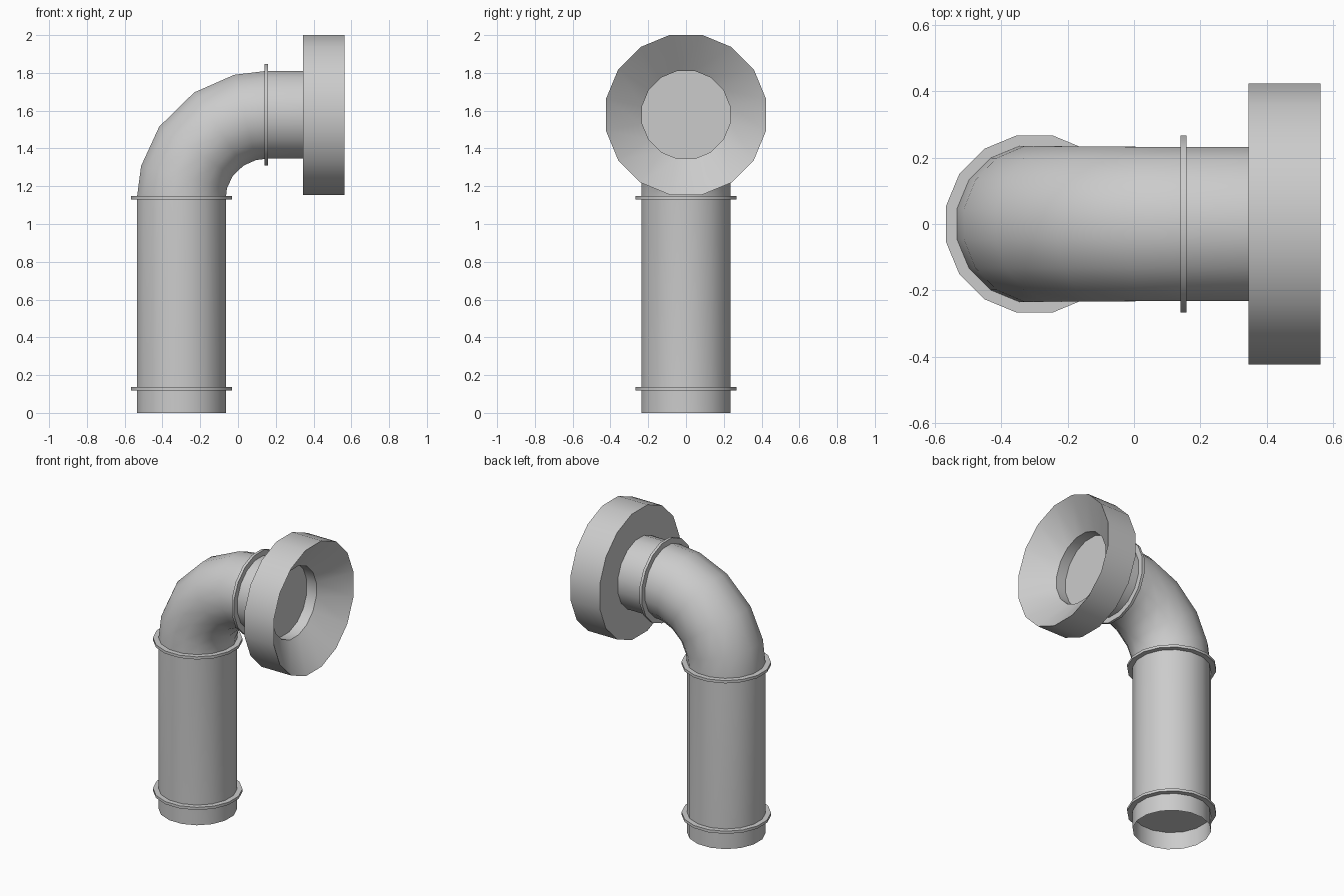
import bpy, bmesh, math
from mathutils import Vector, Matrix

if "Cube" in bpy.data.objects:
    bpy.data.objects.remove(bpy.data.objects["Cube"])

SIDES = 16
OFF = math.pi / SIDES            # flat side faces the axes
PIPE_X, AXIS_Z = -0.30, 1.578    # vertical and horizontal axes
BEND = Vector((0.15, 0, 1.138))  # elbow centre


def skin(name, rings):
    """Make a smooth-shaded tube from a list of vertex-position loops."""
    bm = bmesh.new()
    loops = [[bm.verts.new(p) for p in ring] for ring in rings]
    for a, b in zip(loops, loops[1:]):
        for i in range(SIDES):
            j = (i + 1) % SIDES
            bm.faces.new((a[i], a[j], b[j], b[i]))
    bmesh.ops.remove_doubles(bm, verts=bm.verts, dist=1e-5)
    bmesh.ops.recalc_face_normals(bm, faces=bm.faces)
    mesh = bpy.data.meshes.new(name)
    bm.to_mesh(mesh)
    bm.free()
    ob = bpy.data.objects.new(name, mesh)
    bpy.context.collection.objects.link(ob)
    bpy.ops.object.select_all(action='DESELECT')
    ob.select_set(True)
    bpy.context.view_layer.objects.active = ob
    bpy.ops.object.shade_smooth_by_angle(angle=math.radians(35))
    return ob


def loop(centre, tilt, r):
    """Polygon loop around centre; tilt 0 faces up, 90 degrees faces +x."""
    rot = Matrix.Rotation(tilt, 3, 'Y')
    return [Vector(centre) + rot @ Vector((r * math.cos(OFF + math.tau * i / SIDES),
                                           r * math.sin(OFF + math.tau * i / SIDES), 0))
            for i in range(SIDES)]


def lathe(name, centre, tilt, profile):
    """Revolve (distance along axis, radius) points."""
    axis = Matrix.Rotation(tilt, 3, 'Y') @ Vector((0, 0, 1))
    return skin(name, [loop(Vector(centre) + axis * d, tilt, r) for d, r in profile])


# Pipe: straight riser, five-segment elbow, horizontal outlet
path = [loop((PIPE_X, 0, 0), 0, 0.24)]
for deg in (0, 14.5, 34, 56, 75.5, 90):
    a = math.radians(deg)
    c = BEND + Vector((-0.45 * math.cos(a), 0, 0.44 * math.sin(a)))
    path.append(loop(c, a, 0.24 - 0.003 * deg / 90))
path.append(loop((0.345, 0, AXIS_Z), math.pi / 2, 0.237))
skin("pipe", path)

# Thin joint collars
collar = [(-0.009, 0), (-0.009, 0.273), (0.009, 0.273), (0.009, 0)]
for name, centre, tilt in (("lower_collar", (PIPE_X, 0, 0.127), 0),
                           ("upper_collar", (PIPE_X, 0, 1.14), 0),
                           ("outlet_collar", (0.15, 0, AXIS_Z), math.pi / 2)):
    lathe(name, centre, tilt, collar)

# Outlet mouth: drum with a conical inside and a shallow recessed hole
lathe("outlet_mouth", (0.345, 0, AXIS_Z), math.pi / 2,
      [(0, 0), (0, 0.432), (0.218, 0.432), (0.075, 0.237), (0.004, 0.237), (0.004, 0)])
